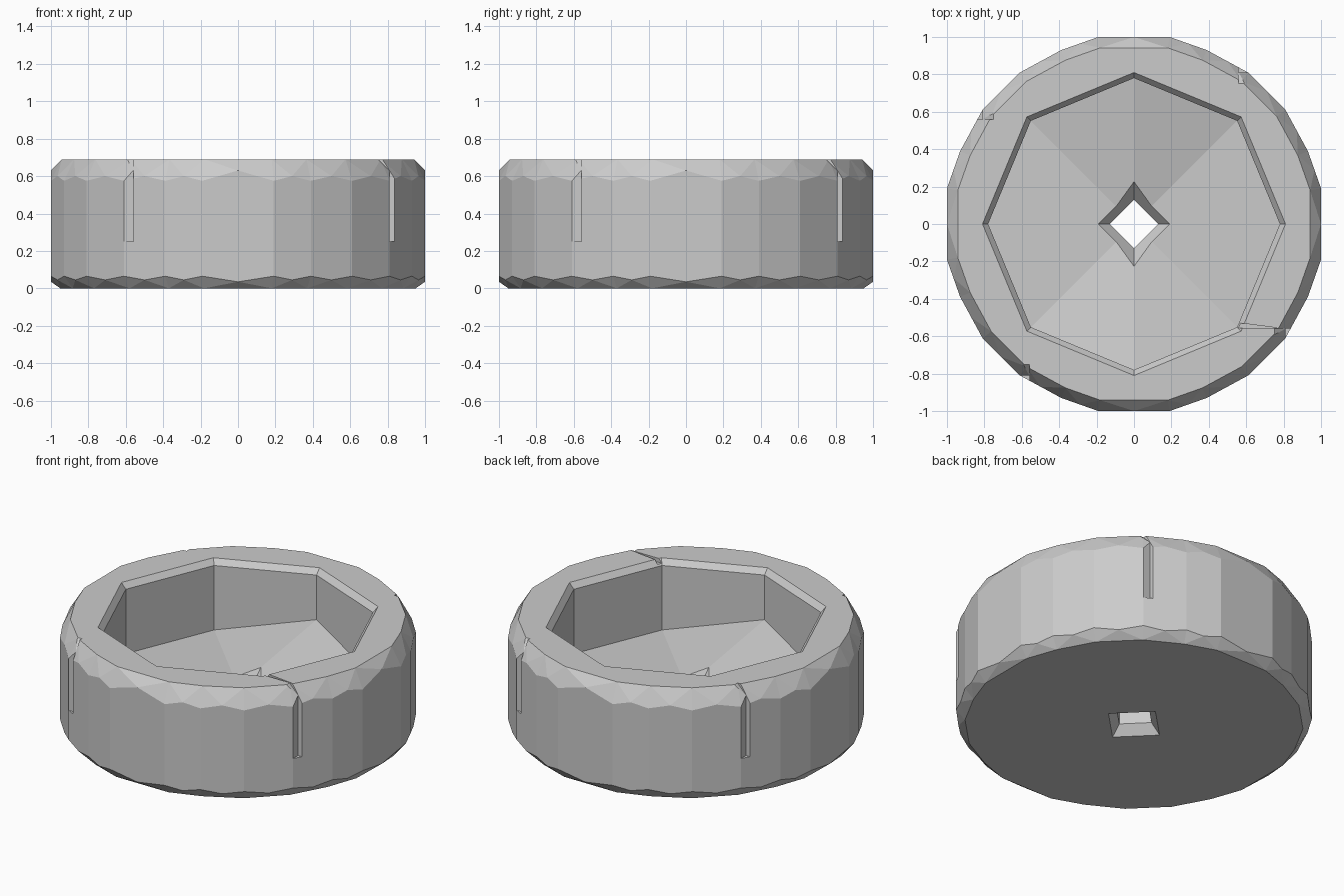
import bpy, bmesh
from math import sin, cos, radians
from mathutils import Vector, Matrix

cube = bpy.data.objects.get("Cube")
if cube:
    bpy.data.objects.remove(cube, do_unlink=True)

HEIGHT, FLOOR = 0.69, 0.25

grey = bpy.data.materials.new("plain grey")
grey.use_nodes = True
colour = (0.6, 0.6, 0.6, 1)
grey.diffuse_color = colour
grey.node_tree.nodes["Principled BSDF"].inputs["Base Color"].default_value = colour


def polar(r, degrees, z):
    return Vector((r * cos(radians(degrees)), r * sin(radians(degrees)), z))


def loft(name, rings, tip=None):
    """Closed solid through rings of equal length; tip fans the first cap."""
    bm = bmesh.new()
    loops = [[bm.verts.new(p) for p in ring] for ring in rings]
    n = len(loops[0])
    for low, high in zip(loops, loops[1:]):
        for i in range(n):
            j = (i + 1) % n
            bm.faces.new((low[i], low[j], high[j], high[i]))
    bm.faces.new(loops[-1])
    if tip is None:
        bm.faces.new(loops[0][::-1])
    else:
        centre = bm.verts.new(tip)
        for i in range(n):
            bm.faces.new((loops[0][(i + 1) % n], loops[0][i], centre))
    bmesh.ops.recalc_face_normals(bm, faces=bm.faces)
    bmesh.ops.triangulate(bm, faces=[f for f in bm.faces if len(f.verts) == 4])
    mesh = bpy.data.meshes.new(name)
    bm.to_mesh(mesh)
    bm.free()
    mesh.materials.append(grey)
    obj = bpy.data.objects.new(name, mesh)
    bpy.context.collection.objects.link(obj)
    return obj


def cut(target, cutter):
    mod = target.modifiers.new("cut", "BOOLEAN")
    mod.operation, mod.solver, mod.object = "DIFFERENCE", "EXACT", cutter
    bpy.context.view_layer.objects.active = target
    bpy.ops.object.modifier_apply(modifier=mod.name)
    bpy.data.objects.remove(cutter, do_unlink=True)


# Round body: many-sided wall with a scalloped bevel at both ends
corners = [(10.8, 1.018), (22.7, 1.008), (37, 1.014), (53, 1.014), (67.3, 1.008), (79.2, 1.018)]
outline = [polar(r, a + 90 * q, 0) for q in range(4) for a, r in corners]
ring = []
for i, p in enumerate(outline):
    ring += [(p, "corner"), ((p + outline[(i + 1) % 24]) / 2, "axis" if i % 6 == 5 else "middle")]


def body_ring(scale, heights):
    return [Vector((p.x * scale, p.y * scale, heights[kind])) for p, kind in ring]


def level(z):
    return dict.fromkeys(("corner", "middle", "axis"), z)


body = loft("round_tray", [
    body_ring(0.95, level(0)),
    body_ring(1, {"corner": 0.065, "middle": 0.045, "axis": 0.035}),
    body_ring(1, {"corner": 0.575, "middle": 0.6, "axis": 0.63}),
    body_ring(0.942, level(HEIGHT))])

# Eight-sided recess with a chamfered rim; the floor rises at front and back
floor = [polar(0.78, 45 * i, 0.375 if i in (2, 6) else FLOOR) for i in range(8)]
recess = [floor] + [[polar(r, 45 * i, z) for i in range(8)]
                    for r, z in ((0.78, 0.655), (0.81, HEIGHT), (0.85, 0.735))]
cut(body, loft("recess_cutter", recess, Vector((0, 0, FLOOR))))

# Square drain hole, chamfered at both ends
hole = [(0.24, -0.05), (0.19, 0), (0.13, 0.06), (0.13, 0.19), (0.19, FLOOR), (0.25, 0.31)]
cut(body, loft("hole_cutter", [[polar(r, 90 * i, z) for i in range(4)] for r, z in hole]))

# Four narrow side notches, repeated each quarter turn
notch = [(-0.81, FLOOR), (-0.81, 0.63), (-0.7, 0.74), (-1.1, 0.74), (-1.1, FLOOR)]
for q in range(4):
    turn = Matrix.Rotation(radians(90 * q), 4, "Z")
    cut(body, loft("notch_cutter", [[turn @ Vector((x, y, z)) for y, z in notch]
                                    for x in (-0.64, -0.56)]))

# Shallow pouring slit from the recess to one notch
slit = [(0.53, -0.557), (0.78, -0.557), (0.57, -0.53)]
cut(body, loft("slit_cutter", [[Vector((x, y, z)) for x, y in slit] for z in (0.665, 0.75)]))
